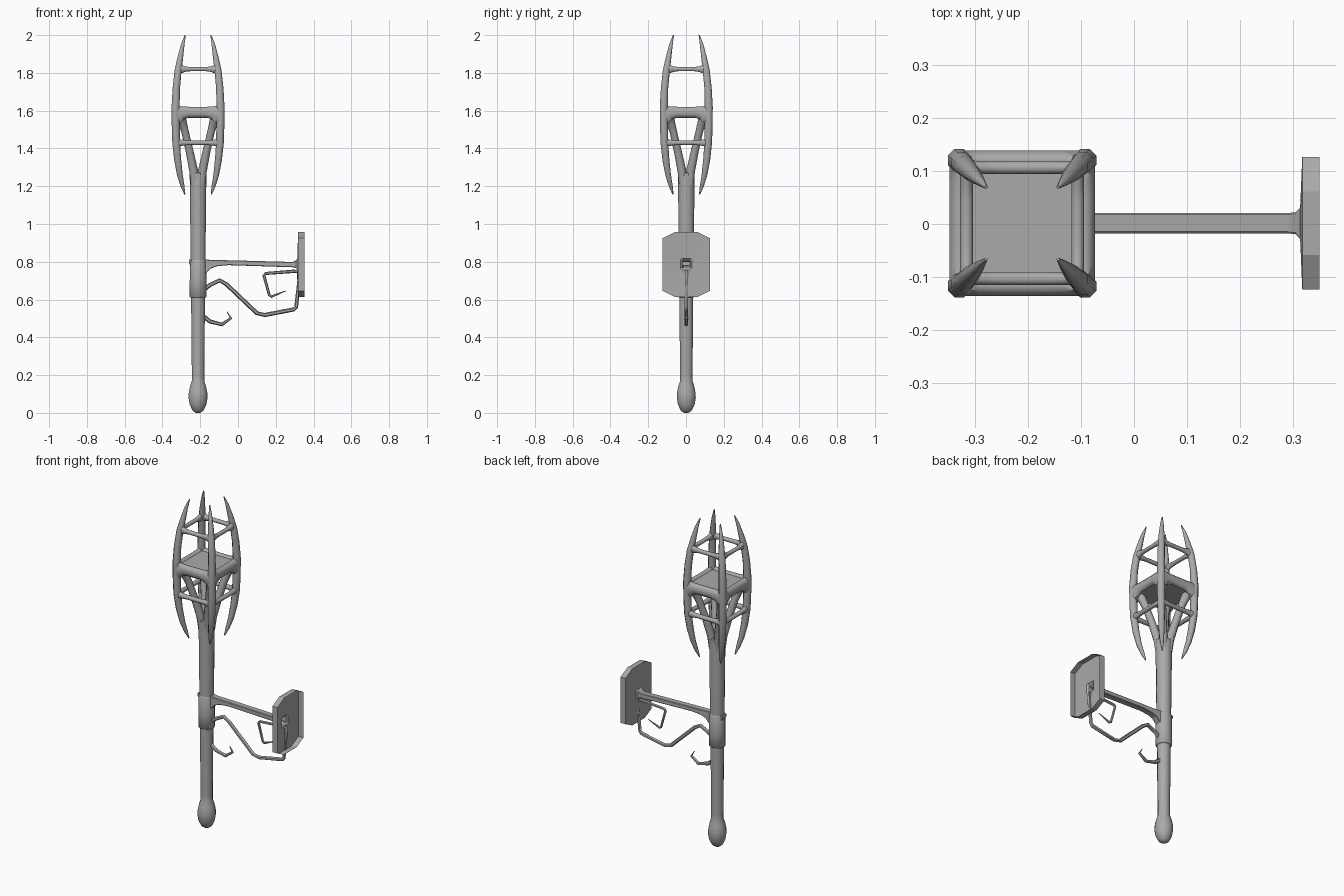
import bpy, bmesh, math
from mathutils import Vector

if "Cube" in bpy.data.objects:
    bpy.data.objects.remove(bpy.data.objects["Cube"])

CX = -0.2115  # pole axis
CY = 0.0015

GREY = bpy.data.materials.new("dark_iron")
GREY.diffuse_color = (.4, .4, .4, 1)
GREY.use_nodes = True
GREY.node_tree.nodes["Principled BSDF"].inputs["Base Color"].default_value = GREY.diffuse_color


def finish(name, bm, angle=60):
    bmesh.ops.recalc_face_normals(bm, faces=bm.faces)
    me = bpy.data.meshes.new(name)
    bm.to_mesh(me)
    bm.free()
    me.materials.append(GREY)
    ob = bpy.data.objects.new(name, me)
    ob.location.y = CY
    bpy.context.collection.objects.link(ob)
    for p in me.polygons:
        p.use_smooth = True
    me.set_sharp_from_angle(angle=math.radians(angle))
    return ob


def loft(bm, rings, cap_start=True, cap_end=True):
    vs = [[bm.verts.new(p) for p in r] for r in rings]
    n = len(vs[0])
    for a, b in zip(vs, vs[1:]):
        for i in range(n):
            j = (i + 1) % n
            bm.faces.new((a[i], a[j], b[j], b[i]))
    if cap_start:
        bm.faces.new(vs[0][::-1])
    if cap_end:
        bm.faces.new(vs[-1])


def tube(bm, pts, radii, side, sides=8):
    """Sweep an ellipse; side is a constant vector normal to the path's plane."""
    pts = [Vector(p) for p in pts]
    side = Vector(side).normalized()
    rings = []
    for i, p in enumerate(pts):
        t = (pts[min(i + 1, len(pts) - 1)] - pts[max(i - 1, 0)]).normalized()
        up = t.cross(side).normalized()
        r = radii[i]
        rs, ru = r if isinstance(r, tuple) else (r, r)
        rings.append([p + side * rs * math.cos(a) + up * ru * math.sin(a)
                      for a in (2 * math.pi * (k + 0.5) / sides for k in range(sides))])
    loft(bm, rings)


def lathe(name, profile, sides=12):
    bm = bmesh.new()
    tube(bm, [(CX, 0, z) for r, z in profile], [r for r, z in profile], (0, 1, 0), sides)
    return finish(name, bm)


# Pole with end knob, and the collar round it
lathe("pole", [(.012, 0), (.03, .012), (.046, .045), (.052, .08), (.051, .105), (.044, .14),
               (.034, .17), (.034, .2), (.038, .6), (.041, .85), (.045, 1.2), (.046, 1.27), (.03, 1.275)])
lathe("collar", [(.04, .61), (.0455, .614), (.0455, .7), (.045, .8), (.04, .81)])

CORNERS = [(1, 1), (-1, 1), (-1, -1), (1, -1)]

# Four curved claws at the cage corners
CLAW = [(.07, 1.157, .003), (.082, 1.2, .011), (.096, 1.26, .016), (.108, 1.34, .02),
        (.116, 1.43, .022), (.118, 1.52, .023), (.119, 1.62, .023), (.115, 1.72, .021),
        (.106, 1.81, .02), (.094, 1.88, .016), (.081, 1.95, .01), (.068, 2.0, .003)]
bm = bmesh.new()
for sx, sy in CORNERS:
    tube(bm, [(CX + sx * d, sy * d, z) for d, z, r in CLAW], [r for d, z, r in CLAW], (-sy, sx, 0))
finish("cage_claws", bm)

# Struts spreading from the pole top to the platform
STRUT = [(.018, 1.2, .021), (.023, 1.28, .025), (.046, 1.39, .022), (.069, 1.49, .021),
         (.083, 1.54, .025), (.1, 1.58, .034)]
bm = bmesh.new()
for sx, sy in CORNERS:
    tube(bm, [(CX + sx * d, sy * d, z) for d, z, r in STRUT], [r for d, z, r in STRUT], (-sy, sx, 0))
finish("cage_struts", bm)


# Square rings of bars, flaring where they meet the claws
def bar_ring(name, z, half, thick, mid, end, drop=0):
    bm = bmesh.new()
    prof = [(-1, 1), (-.82, .7), (-.65, .25), (-.4, 0), (.4, 0), (.65, .25), (.82, .7), (1, 1)]
    for k in range(4):
        a = k * math.pi / 2
        u = Vector((math.cos(a), math.sin(a), 0))
        v = Vector((-u.y, u.x, 0))
        pts = [Vector((CX, 0, z - drop * f)) + v * half + u * half * t for t, f in prof]
        tube(bm, pts, [(thick, mid + (end - mid) * f) for t, f in prof], v)
    finish(name, bm)


bar_ring("cage_lower_bars", 1.43, .118, .014, .013, .024)
bar_ring("cage_upper_bars", 1.82, .105, .013, .012, .028)
bar_ring("platform_rim", 1.592, .118, .021, .031, .054, .012)

# Platform floor
bm = bmesh.new()
bmesh.ops.create_cube(bm, size=1)
for v in bm.verts:
    v.co = Vector((CX + v.co.x * .236, v.co.y * .236, 1.587 + v.co.z * .05))
finish("platform_floor", bm)


# Arm and wall plate: octagonal sections running along x, plate open at the back
def octo(x, y, lo, hi, cy, cz):
    return [(x, y, lo + cz), (x, y, hi - cz), (x, y - cy, hi), (x, cy - y, hi),
            (x, -y, hi - cz), (x, -y, lo + cz), (x, cy - y, lo), (x, y - cy, lo)]


bm = bmesh.new()
arm = [(-.259, .02, .792, .811), (-.22, .02, .72, .813), (-.168, .02, .74, .812), (-.145, .019, .764, .81),
       (-.11, .019, .777, .809), (-.05, .019, .782, .808), (.29, .019, .771, .799),
       (.306, .021, .766, .808), (.314, .03, .757, .817)]
rings = [octo(x, y, lo, hi, .003, .003) for x, y, lo, hi in arm]
rings += [octo(x, .125, .614, .957, .065, .032) for x in (.318, .351)]
loft(bm, rings, cap_end=False)
finish("arm_and_wall_plate", bm, 25)

# Thin ornamental tendrils under the arm
TENDRILS = {
    "long_tendril": [(-.19, .645, .012), (-.15, .676, .011), (-.097, .702, .011), (-.06, .68, .011),
                     (.1, .528, .011), (.14, .518, .011), (.297, .548, .011), (.308, .56, .010),
                     (.323, .7, .009), (.32, .745, .009), (.3, .75, .009), (.145, .738, .008),
                     (.137, .728, .008), (.166, .622, .007), (.175, .615, .007), (.253, .646, .002)],
    "short_tendril": [(-.195, .52, .012), (-.148, .484, .011), (-.085, .468, .010),
                      (-.037, .502, .007), (-.058, .535, .002)],
}
for name, path in TENDRILS.items():
    bm = bmesh.new()
    tube(bm, [(x, 0, z) for x, z, r in path], [r for x, z, r in path], (0, 1, 0), 6)
    finish(name, bm)
